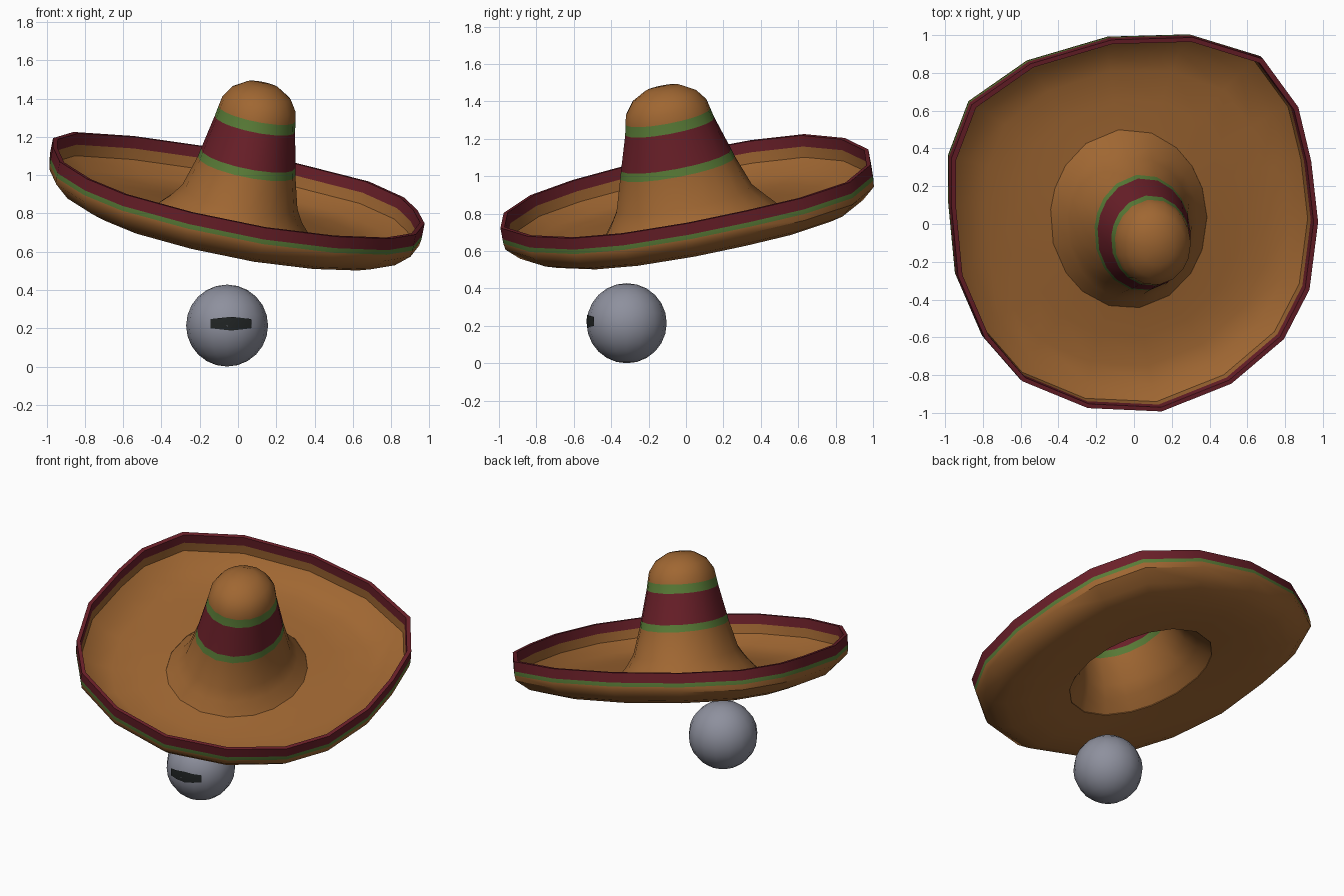
import bpy, bmesh, math
from mathutils import Vector

if "Cube" in bpy.data.objects:
    bpy.data.objects.remove(bpy.data.objects["Cube"])


def material(name, rgb):
    m = bpy.data.materials.new(name)
    m.diffuse_color = (*rgb, 1)
    m.use_nodes = True
    m.node_tree.nodes["Principled BSDF"].inputs["Base Color"].default_value = m.diffuse_color
    return m


TAN, RED, GREEN = 0, 1, 2
hat_mats = [material("straw", (0.35, 0.135, 0.032)),
            material("red_band", (0.145, 0.014, 0.022)),
            material("green_band", (0.1, 0.2, 0.038))]
dark = material("dark", (0.015, 0.018, 0.018))
ball_grey = material("ball_grey", (0.27, 0.28, 0.34))

# Tilted hat frame: x and y as seen from above, h along the hat axis
AXIS = Vector((0.197, -0.187, 1)).normalized()
CENTRE = Vector((0.008, -0.007, 0.935))


def hat_point(x, y, h):
    return CENTRE + Vector((x, y, -0.197 * x + 0.187 * y)) + AXIS * h


def finish(name, bm, mats, angle=32):
    me = bpy.data.meshes.new(name)
    bm.to_mesh(me)
    bm.free()
    ob = bpy.data.objects.new(name, me)
    bpy.context.collection.objects.link(ob)
    for m in mats:
        me.materials.append(m)
    bpy.ops.object.select_all(action='DESELECT')
    bpy.context.view_layer.objects.active = ob
    ob.select_set(True)
    bpy.ops.object.shade_smooth_by_angle(angle=math.radians(angle))
    return ob


def skin(bm, rings, colours, closed=False):
    """Join successive rings with quads; colours[i] lies after ring i."""
    n = len(rings[0])
    pairs = list(zip(rings, rings[1:]))
    if closed:
        pairs.append((rings[-1], rings[0]))
    for (a, b), c in zip(pairs, colours):
        for i in range(n):
            j = (i + 1) % n
            f = bm.faces.new((a[i], a[j], b[j], b[i]))
            f.material_index = c


# Slightly irregular rim outline: (degrees, radius)
RIM = [(1, .967), (20, .99), (36, 1.065), (52.5, 1.11), (73, 1.04), (97.3, .99),
       (123, 1.02), (143.6, 1.077), (160, 1.037), (174, .98), (196, .977),
       (217, .997), (234, 1.02), (255.4, 1.0), (278, .995), (301.2, .98),
       (322.5, .99), (339.7, .982)]
BASE = (0.415, 0.475)

# Brim: (share of the way from crown to rim, h, colour of next strip)
bm = bmesh.new()
profile = [(0, -.192, TAN), (.3, -.205, TAN), (.6, -.205, TAN), (.8, -.178, TAN),
           (.94, -.118, TAN), (.95, -.06, RED), (.957, 0, RED), (1, 0, RED),
           (1, -.062, GREEN), (1, -.087, TAN), (.99, -.122, TAN), (.86, -.187, TAN),
           (.72, -.215, TAN), (.45, -.22, TAN), (.2, -.212, TAN), (0, -.2, TAN)]
rings = []
for t, h, c in profile:
    ring = []
    for deg, r in RIM:
        a = math.radians(deg)
        x = math.cos(a) * (BASE[0] + t * (r - BASE[0]))
        y = math.sin(a) * (BASE[1] + t * (r - BASE[1]))
        ring.append(bm.verts.new(hat_point(x, y, h)))
    rings.append(ring)
skin(bm, rings, [p[2] for p in profile], closed=True)
bmesh.ops.recalc_face_normals(bm, faces=bm.faces)
finish("brim", bm, hat_mats, 40)

# Crown: open underneath, (h, x radius, y radius, sideways lean, colour of next strip)
bm = bmesh.new()
profile = [(-.195, .415, .475, 0, TAN), (-.12, .345, .415, .2, TAN),
           (-.05, .302, .365, .5, TAN), (.12, .255, .309, .7, GREEN),
           (.163, .247, .297, .7, RED), (.35, .21, .24, .7, GREEN),
           (.405, .201, .228, .7, TAN), (.455, .192, .217, .7, TAN),
           (.515, .155, .172, .7, TAN), (.56, .085, .095, .7, TAN)]
rings = []
for h, rx, ry, lean, c in profile:
    ring = []
    for deg, _ in RIM:
        a = math.radians(deg)
        ring.append(bm.verts.new(hat_point(rx * math.cos(a) + .02 * lean,
                                           ry * math.sin(a) - .025 * lean, h)))
    rings.append(ring)
skin(bm, rings, [p[4] for p in profile])
tip = bm.verts.new(hat_point(.014, -.017, .572))
for i, v in enumerate(rings[-1]):
    bm.faces.new((v, rings[-1][(i + 1) % len(RIM)], tip))
bmesh.ops.recalc_face_normals(bm, faces=bm.faces)
finish("crown", bm, hat_mats, 45)

# Ball under the brim
BALL, R = Vector((-0.057, -0.317, 0.214)), 0.214
bm = bmesh.new()
bmesh.ops.create_uvsphere(bm, u_segments=16, v_segments=12, radius=R)
bmesh.ops.translate(bm, verts=bm.verts, vec=BALL)
finish("ball", bm, [ball_grey], 60)

# Dark slot on the front of the ball, taller in the middle
bm = bmesh.new()
cols = []
for deg in (-30, -15, 0, 15, 30):
    a = math.radians(deg + 6)
    half = 0.036 - 0.012 * abs(deg) / 30
    col = []
    for dz in (-half, 0, half):
        r = math.sqrt((R + .002) ** 2 - dz * dz)
        col.append(bm.verts.new(BALL + Vector((r * math.sin(a), -r * math.cos(a), dz + .01))))
    cols.append(col)
for a, b in zip(cols, cols[1:]):
    for k in range(2):
        bm.faces.new((a[k], b[k], b[k + 1], a[k + 1]))
finish("front_slot", bm, [dark])
